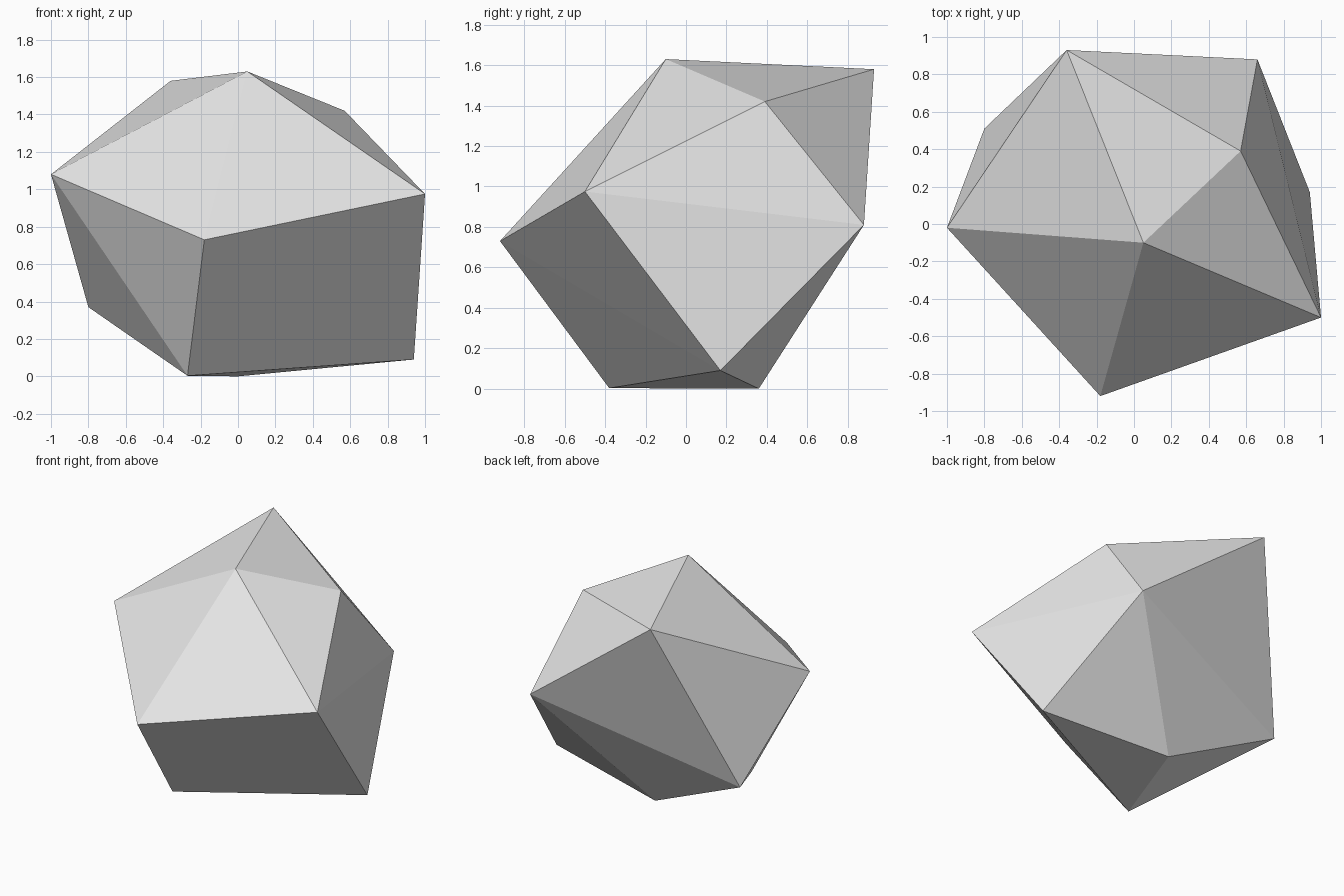
import bpy
import bmesh

# Remove the default cube only
cube = bpy.data.objects.get("Cube")
if cube:
    bpy.data.objects.remove(cube, do_unlink=True)

# Stone grey material
stone = bpy.data.materials.new("stone_grey")
stone.use_nodes = True
grey = (0.8, 0.8, 0.8, 1.0)
stone.diffuse_color = grey
shader = next(n for n in stone.node_tree.nodes if n.type == "BSDF_PRINCIPLED")
shader.inputs["Base Color"].default_value = grey

# Corners of the rock: peak, upper ring, lower ring, base
peak = [(0.05, -0.10, 1.63)]
upper_ring = [
    (-0.36, 0.93, 1.58),
    (0.57, 0.39, 1.42),
    (1.00, -0.50, 0.975),
    (-0.18, -0.92, 0.73),
    (-1.00, -0.02, 1.08),
]
lower_ring = [
    (0.66, 0.88, 0.81),
    (0.94, 0.17, 0.09),
    (-0.80, 0.51, 0.37),
]
base = [(-0.27, -0.38, 0.003), (0.0, 0.36, 0.0)]

# Wrap the corners in a flat-faced convex shell
bm = bmesh.new()
for corner in peak + upper_ring + lower_ring + base:
    bm.verts.new(corner)
bmesh.ops.convex_hull(bm, input=bm.verts[:])
bmesh.ops.recalc_face_normals(bm, faces=bm.faces[:])
for face in bm.faces:
    face.smooth = False

mesh = bpy.data.meshes.new("faceted_rock")
bm.to_mesh(mesh)
bm.free()
mesh.materials.append(stone)
rock = bpy.data.objects.new("faceted_rock", mesh)
bpy.context.collection.objects.link(rock)
